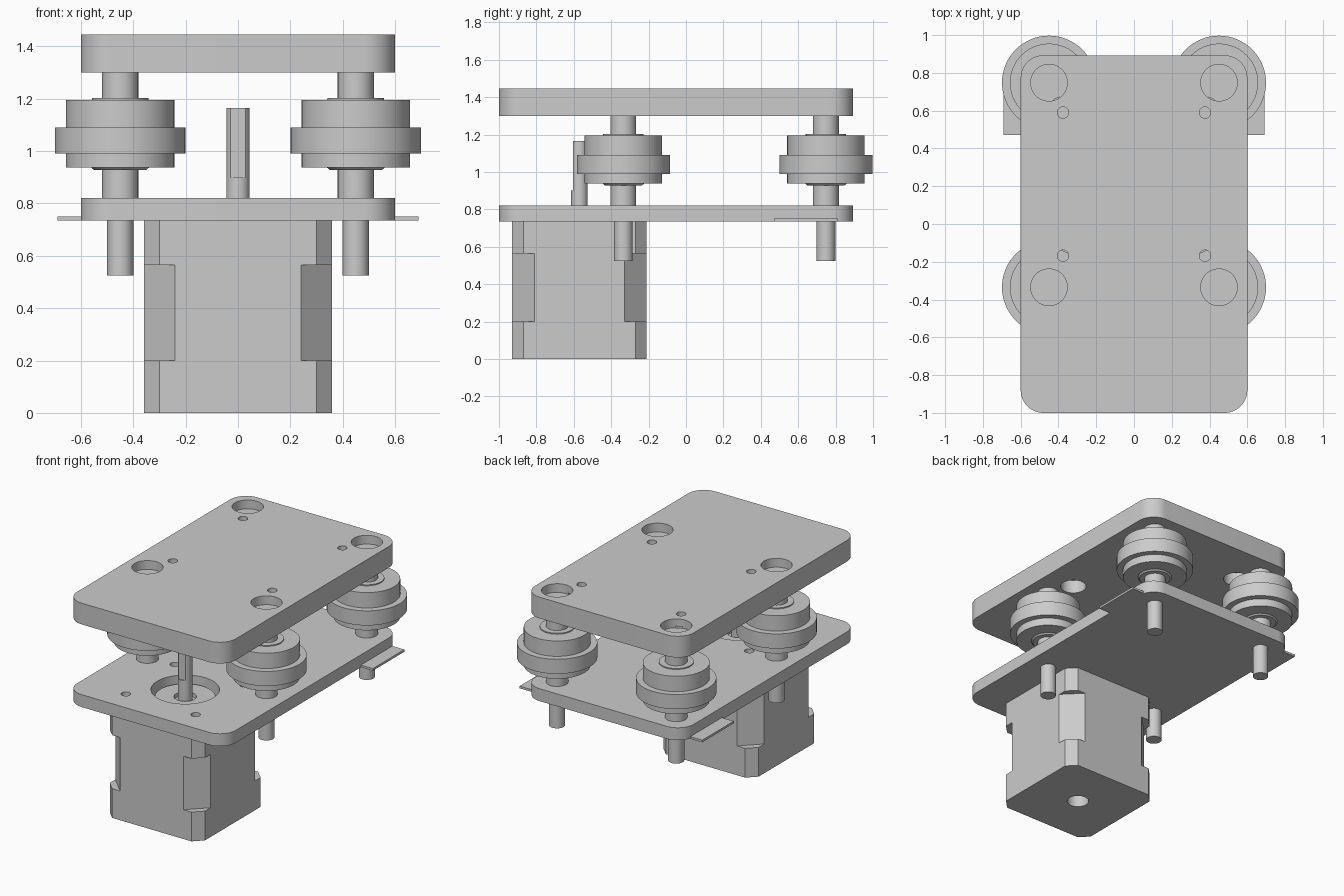
import bpy, bmesh, math

cube = bpy.data.objects.get("Cube")
if cube:
    bpy.data.objects.remove(cube, do_unlink=True)

grey = bpy.data.materials.new("plain_grey")
grey.use_nodes = True
colour = (0.6, 0.6, 0.6, 1)
grey.diffuse_color = colour
grey.node_tree.nodes["Principled BSDF"].inputs["Base Color"].default_value = colour


def loft(name, rings):
    """Solid from stacked rings of equal point count, capped at both ends."""
    bm = bmesh.new()
    loops = [[bm.verts.new(p) for p in ring] for ring in rings]
    n = len(loops[0])
    for low, high in zip(loops, loops[1:]):
        for i in range(n):
            j = (i + 1) % n
            bm.faces.new((low[i], low[j], high[j], high[i]))
    bm.faces.new(loops[0][::-1])
    bm.faces.new(loops[-1])
    bmesh.ops.recalc_face_normals(bm, faces=bm.faces)
    mesh = bpy.data.meshes.new(name)
    bm.to_mesh(mesh)
    bm.free()
    mesh.materials.append(grey)
    obj = bpy.data.objects.new(name, mesh)
    bpy.context.collection.objects.link(obj)
    return obj


def circle(r, x=0, y=0, n=64):
    return [(x + r * math.cos(math.tau * i / n), y + r * math.sin(math.tau * i / n))
            for i in range(n)]


def prism(name, outline, z0, z1):
    return loft(name, [[(x, y, z) for x, y in outline] for z in (z0, z1)])


def lathe(name, profile, x, y):
    return loft(name, [[(px, py, z) for px, py in circle(r, x, y)] for r, z in profile])


def cylinder(name, r, x, y, z0, z1):
    return prism(name, circle(r, x, y), z0, z1)


def rounded_rect(hx, y0, y1, r, steps=12):
    points = []
    corners = [(hx - r, y1 - r), (r - hx, y1 - r), (r - hx, y0 + r), (hx - r, y0 + r)]
    for quarter, (cx, cy) in enumerate(corners):
        for i in range(steps + 1):
            a = math.pi / 2 * (quarter + i / steps)
            points.append((cx + r * math.cos(a), cy + r * math.sin(a)))
    return points


def chamfered_square(h, c, cy):
    k = h - c
    return [(x, cy + y) for x, y in [(h, -k), (h, k), (k, h), (-k, h),
                                     (-h, k), (-h, -k), (-k, -h), (k, -h)]]


def cut(obj, cutters):
    """Subtract each cutter and remove it."""
    for cutter in cutters:
        cutter.hide_render = True
        mod = obj.modifiers.new("cut", 'BOOLEAN')
        mod.operation = 'DIFFERENCE'
        mod.solver = 'EXACT'
        mod.object = cutter
    graph = bpy.context.evaluated_depsgraph_get()
    mesh = bpy.data.meshes.new_from_object(obj.evaluated_get(graph))
    obj.modifiers.clear()
    obj.data = mesh
    for cutter in cutters:
        bpy.data.objects.remove(cutter, do_unlink=True)


AXLES = [(sx * 0.45, y) for sx in (-1, 1) for y in (-0.335, 0.748)]
SCREWS = [(sx * 0.376, y) for sx in (-1, 1) for y in (-0.168, 0.59)]
MOTOR_Y = -0.57
outline = rounded_rect(0.6, -1, 0.893, 0.12)

# Top plate with counterbores above and screw pockets below
top = prism("top_plate", outline, 1.30, 1.445)
cutters = [cylinder("counterbore", 0.097, x, y, 1.385, 1.5) for x, y in AXLES]
cutters += [cylinder("screw_hole", 0.03, x, y, 1.25, 1.5) for x, y in SCREWS]
cutters += [cylinder("screw_pocket", 0.083, x, y, 1.25, 1.395) for x, y in SCREWS]
cut(top, cutters)

# Bottom plate with motor opening and motor screw holes
bottom = prism("bottom_plate", outline, 0.735, 0.82)
cutters = [cylinder("motor_opening", 0.212, 0, MOTOR_Y, 0.7, 0.9)]
cutters += [cylinder("motor_screw_hole", 0.03, sx * 0.264, MOTOR_Y + sy * 0.264, 0.7, 0.9)
            for sx in (-1, 1) for sy in (-1, 1)]
cut(bottom, cutters)

# Thin side tabs
for side, sx in (("right", -1), ("left", 1)):
    prism(side + "_tab", [(sx * 0.6, 0.47), (sx * 0.69, 0.47),
                          (sx * 0.69, 0.81), (sx * 0.6, 0.81)], 0.735, 0.75)

# Motor body: end caps and a deeper chamfered middle
cap = chamfered_square(0.36, 0.06, MOTOR_Y)
core = chamfered_square(0.36, 0.12, MOTOR_Y)
levels = [(cap, 0), (cap, 0.2), (core, 0.2), (core, 0.565), (cap, 0.565), (cap, 0.735)]
motor = loft("motor_body", [[(x, y, z) for x, y in ring] for ring, z in levels])
cut(motor, [cylinder("rear_bore", 0.07, 0, MOTOR_Y, -0.1, 0.1)])

# Motor boss with shaft recess
boss = cylinder("motor_boss", 0.187, 0, MOTOR_Y, 0.735, 0.772)
cut(boss, [cylinder("boss_recess", 0.07, 0, MOTOR_Y, 0.745, 0.9)])

# Shaft: round below, flat on the front above
cylinder("shaft_base", 0.044, 0, MOTOR_Y, 0.735, 0.9)
flat = [(x, MOTOR_Y + max(y, -0.034)) for x, y in circle(0.044)]
prism("shaft_flat", flat, 0.9, 1.165)

# Four stepped wheels with spacers and bolt ends
wheel = [(0.1, 0.928), (0.11, 0.937), (0.207, 0.937), (0.207, 0.99), (0.249, 0.99),
         (0.249, 1.09), (0.207, 1.09), (0.207, 1.195), (0.108, 1.195), (0.108, 1.202)]
for x, y in AXLES:
    place = ("front" if y < 0 else "rear") + ("_left" if x > 0 else "_right")
    lathe(place + "_wheel", wheel, x, y)
    cylinder(place + "_lower_spacer", 0.069, x, y, 0.82, 0.928)
    cylinder(place + "_upper_spacer", 0.069, x, y, 1.202, 1.30)
    cylinder(place + "_bolt", 0.05, x, y, 0.525, 0.735)

# Smooth round walls, sharp edges
bpy.ops.object.select_all(action='DESELECT')
for obj in bpy.context.collection.objects:
    if obj.type == 'MESH' and grey.name in obj.data.materials:
        obj.select_set(True)
        bpy.context.view_layer.objects.active = obj
bpy.ops.object.shade_smooth_by_angle(angle=math.radians(30))
